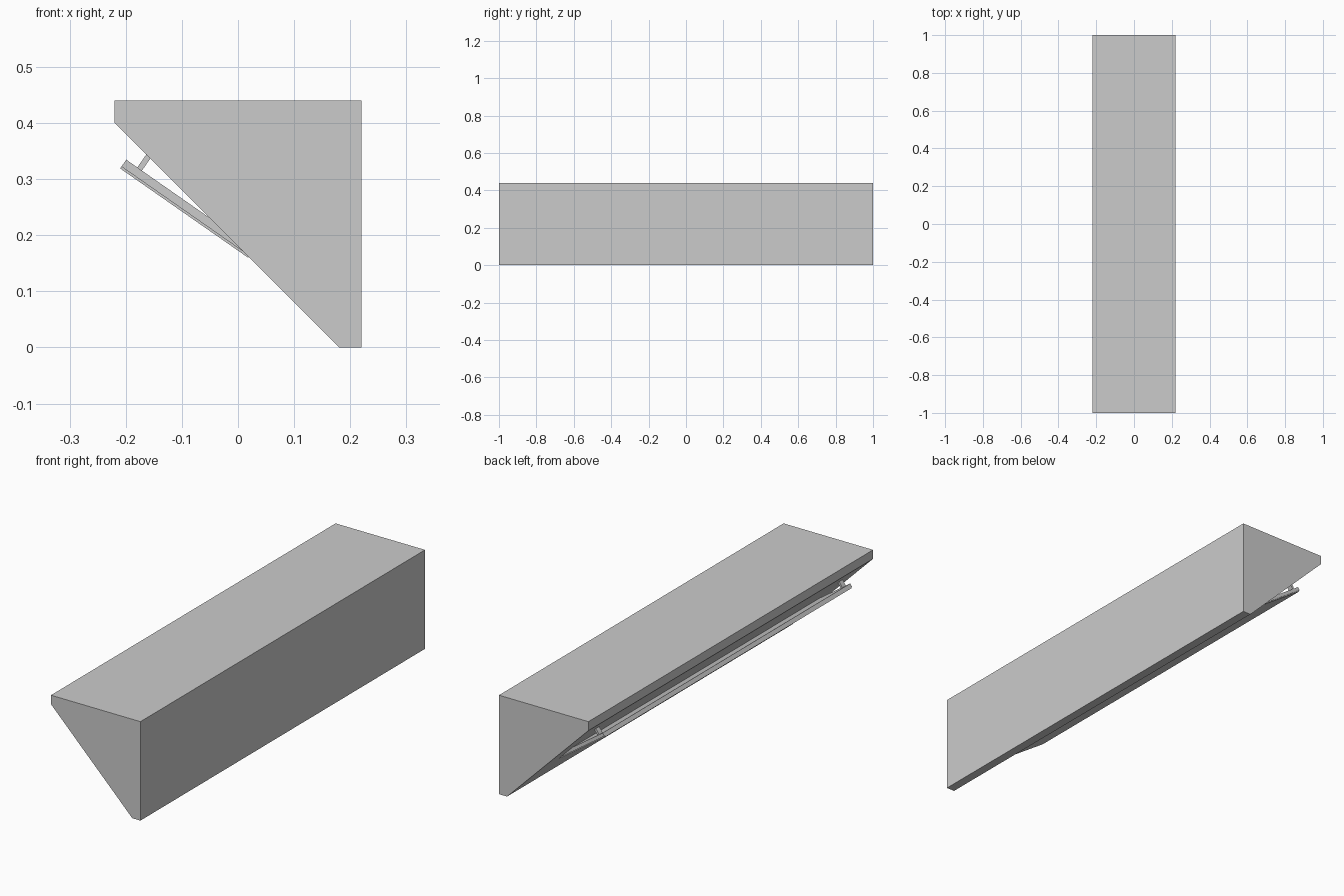
import bpy
import bmesh
from mathutils import Vector

cube = bpy.data.objects.get("Cube")
if cube:
    bpy.data.objects.remove(cube, do_unlink=True)

grey = bpy.data.materials.new("light_grey")
grey.use_nodes = True
grey.diffuse_color = (0.6, 0.6, 0.6, 1)
grey.node_tree.nodes["Principled BSDF"].inputs["Base Color"].default_value = (0.6, 0.6, 0.6, 1)


def prism(name, profile, y0, y1):
    """Extrude an (x, z) profile along y."""
    bm = bmesh.new()
    face = bm.faces.new([bm.verts.new((x, y0, z)) for x, z in profile])
    new = bmesh.ops.extrude_face_region(bm, geom=[face])["geom"]
    bmesh.ops.translate(bm, vec=(0, y1 - y0, 0),
                        verts=[v for v in new if isinstance(v, bmesh.types.BMVert)])
    bmesh.ops.recalc_face_normals(bm, faces=bm.faces)
    mesh = bpy.data.meshes.new(name)
    bm.to_mesh(mesh)
    bm.free()
    mesh.materials.append(grey)
    obj = bpy.data.objects.new(name, mesh)
    bpy.context.collection.objects.link(obj)
    return obj


# Long housing with a sloped underside
prism("housing", [(-0.22, 0.44), (-0.22, 0.40), (0.18, 0), (0.22, 0), (0.22, 0.44)], -1, 1)

# Tilted panel frame: u runs up the panel, v runs from its underside to the housing
low, high = Vector((0.018, 0.16)), Vector((-0.21, 0.319))
along = (high - low).normalized()
normal = Vector((along.y, -along.x))
length = (high - low).length


def tilted(name, u0, u1, v0, v1, y0, y1):
    corners = [(u0, v0), (u1, v0), (u1, v1), (u0, v1)]
    return prism(name, [low + along * u + normal * v for u, v in corners], y0, y1)


# Hinged panel with a thin plate beneath
tilted("tilted_panel", 0, length, 0.004, 0.019, -0.87, 0.87)
tilted("panel_plate", 0, length, 0, 0.004, -0.865, 0.865)

# Short struts holding the panel off the slope, one near each end
for side, label in ((-1, "front"), (1, "back")):
    tilted(label + "_strut", length - 0.034, length - 0.024, 0.015, 0.055,
           side * 0.855 - 0.012, side * 0.855 + 0.012)
